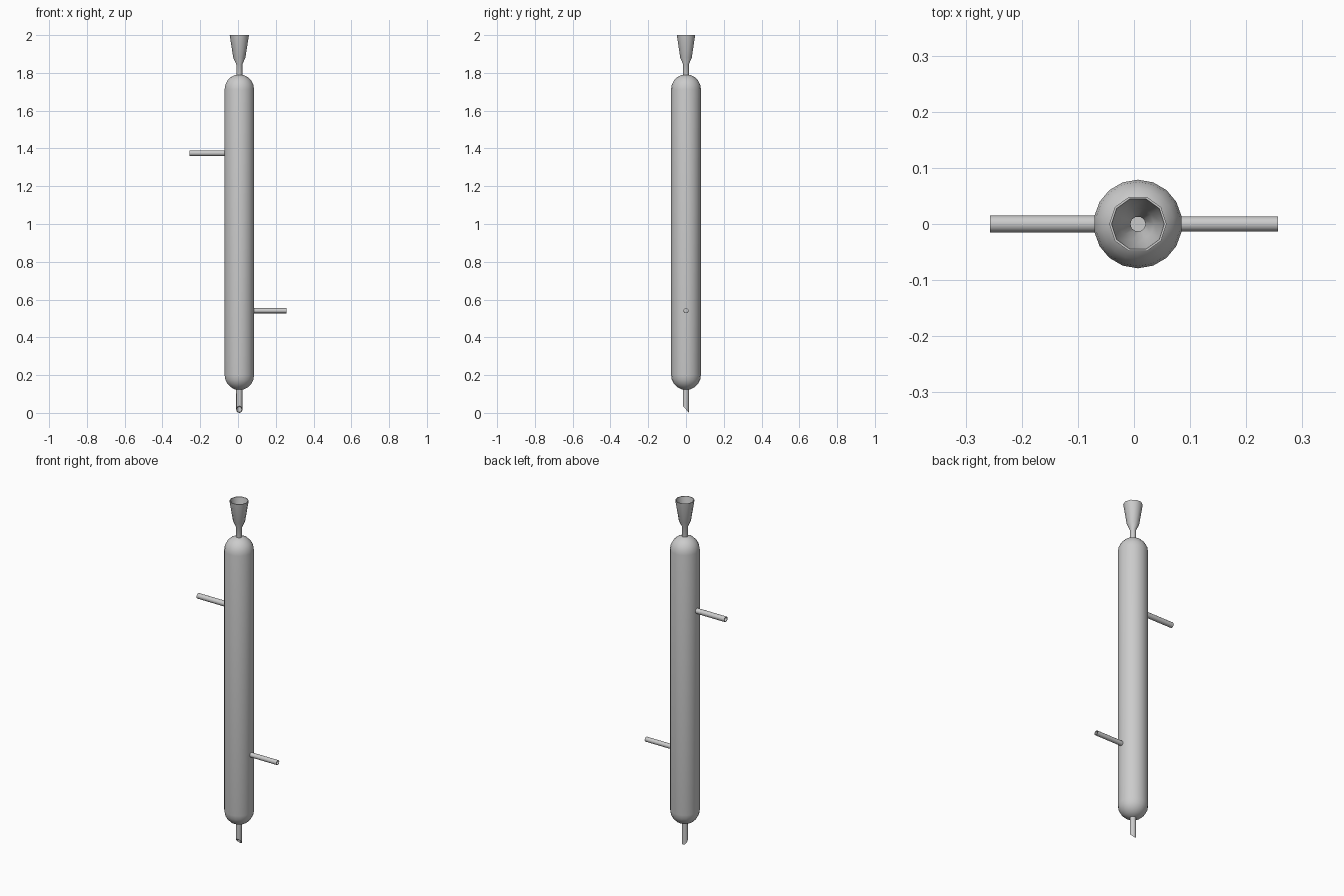
import bpy, bmesh, math
from mathutils import Matrix, Vector

if "Cube" in bpy.data.objects:
    bpy.data.objects.remove(bpy.data.objects["Cube"])

CX = 0.007  # axis of the glass body


def lathe(name, profile, sides, matrix, phase=0.0, closed=False, angle=40):
    """Revolve (radius, height) points around local z; radius 0 makes a pole."""
    bm = bmesh.new()
    rings = []
    for r, z in profile:
        if r == 0:
            rings.append([bm.verts.new((0, 0, z))] * sides)
        else:
            rings.append([bm.verts.new((r * math.cos(phase + math.tau * i / sides),
                                        r * math.sin(phase + math.tau * i / sides), z))
                          for i in range(sides)])
    pairs = list(zip(rings, rings[1:]))
    if closed:
        pairs.append((rings[-1], rings[0]))
    for a, b in pairs:
        for i in range(sides):
            j = (i + 1) % sides
            bm.faces.new(list(dict.fromkeys((a[i], a[j], b[j], b[i]))))
    bmesh.ops.recalc_face_normals(bm, faces=bm.faces)
    bm.transform(matrix)
    mesh = bpy.data.meshes.new(name)
    bm.to_mesh(mesh)
    bm.free()
    obj = bpy.data.objects.new(name, mesh)
    bpy.context.collection.objects.link(obj)
    bpy.ops.object.select_all(action='DESELECT')
    bpy.context.view_layer.objects.active = obj
    obj.select_set(True)
    bpy.ops.object.shade_smooth_by_angle(angle=math.radians(angle))
    return obj


axis = Matrix.Translation((CX, 0, 0))

# Outer jacket with domed ends
R, LOW, HIGH = 0.079, 0.2, 1.713
arc = [math.radians(a) for a in (90, 72, 54, 36, 18, 0)]
jacket = [(0 if i == 0 else R * math.cos(a), LOW - R * math.sin(a)) for i, a in enumerate(arc)]
jacket += [(r, HIGH + LOW - z) for r, z in reversed(jacket)]
lathe("water_jacket", jacket, 18, axis, math.pi / 18)

# Flared funnel socket with its neck
lathe("funnel_socket", [(0.016, 1.76), (0.016, 1.845), (0.032, 1.88), (0.051, 2.0),
                        (0.047, 2.0), (0.029, 1.882), (0.0135, 1.847), (0.0135, 1.8), (0, 1.8)],
      10, axis, 0)

# Drip tip: tube cut at a slant, lowest at the back
tip = lathe("drip_tip", [(0.0165, 0.16), (0.0165, 0.0), (0.0135, 0.0), (0.0135, 0.13), (0, 0.13)],
            12, axis)
for v in tip.data.vertices:
    if v.co.z < 0.05:
        v.co.z = 0.018 - v.co.y * 0.018 / 0.0165

# Water hoses connectors, open at the outer end
for name, side, z, r in (("upper_connector", -1, 1.375, 0.0152),
                         ("lower_connector", 1, 0.541, 0.0135)):
    turn = Matrix.Rotation(side * math.pi / 2, 4, 'Y')
    lathe(name, [(r, 0.05), (r, 0.2565), (r * 0.8, 0.2565), (r * 0.8, 0.06), (0, 0.06)],
          12, Matrix.Translation((0, 0, z)) @ turn)
